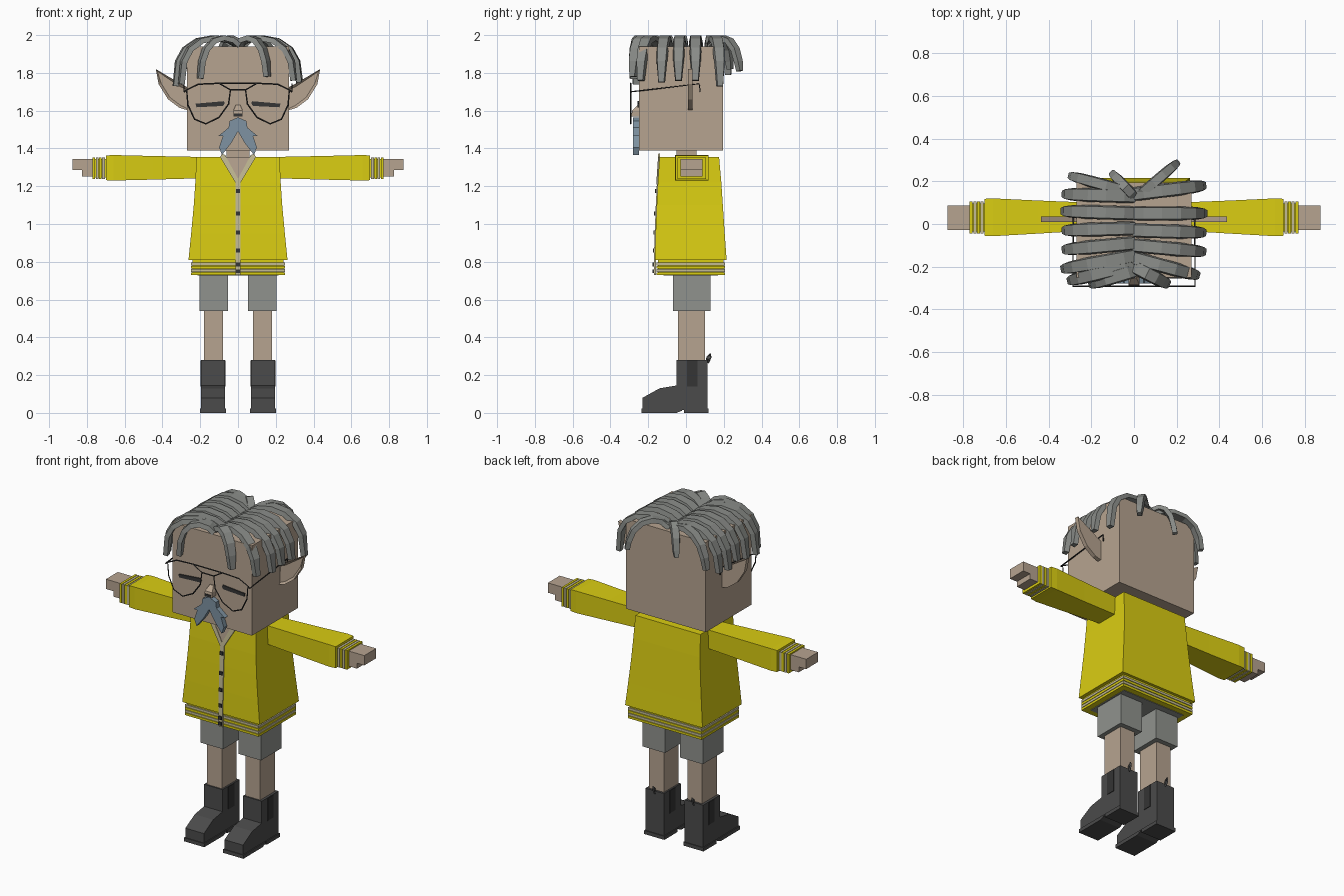
import bpy, bmesh
from mathutils import Vector

if "Cube" in bpy.data.objects:
    bpy.data.objects.remove(bpy.data.objects["Cube"], do_unlink=True)


def material(name, *rgb):
    m = bpy.data.materials.new(name)
    m.use_nodes = True
    m.diffuse_color = (*rgb, 1)
    m.node_tree.nodes["Principled BSDF"].inputs["Base Color"].default_value = (*rgb, 1)
    return m


SKIN = material("skin", .47, .37, .28)
YELLOW = material("jacket yellow", .70, .61, .006)
CREAM = material("pale trim", .55, .50, .30)
GREY = material("shorts grey", .28, .29, .27)
HAIR = material("hair grey", .25, .26, .245)
BLUE = material("moustache blue grey", .21, .29, .36)
BOOT = material("boot charcoal", .07, .07, .07)
DARK = material("dark detail", .035, .035, .035)


def finish(obj, mat, mirror):
    bpy.context.collection.objects.link(obj)
    obj.data.materials.append(mat)
    if mirror:
        obj.modifiers.new("mirror", "MIRROR")
    return obj


def loft(name, rings, mat, mirror=False):
    """Join a row of equal-sized point rings and cap both ends."""
    bm = bmesh.new()
    rows = [[bm.verts.new(p) for p in r] for r in rings]
    n = len(rows[0])
    for a, b in zip(rows, rows[1:]):
        for i in range(n):
            j = (i + 1) % n
            bm.faces.new((a[i], a[j], b[j], b[i]))
    bm.faces.new(rows[0][::-1])
    bm.faces.new(rows[-1])
    bmesh.ops.recalc_face_normals(bm, faces=bm.faces)
    me = bpy.data.meshes.new(name)
    bm.to_mesh(me)
    bm.free()
    return finish(bpy.data.objects.new(name, me), mat, mirror)


def rect_z(x0, x1, y0, y1, z):
    return [(x0, y0, z), (x1, y0, z), (x1, y1, z), (x0, y1, z)]


def rect_x(x, y0, y1, z0, z1):
    return [(x, y0, z0), (x, y1, z0), (x, y1, z1), (x, y0, z1)]


def box(name, x, y, z, mat, mirror=False):
    return loft(name, [rect_z(*x, *y, h) for h in z], mat, mirror)


def plate(name, pts, front, depth, mat, mirror=False):
    """Extrude an x-z outline; front gives y at a height."""
    return loft(name, [[(x, front(z) + d, z) for x, z in pts] for d in (0, depth)], mat, mirror)


def wire(name, pts, mat, closed=False, mirror=False, r=.004):
    cu = bpy.data.curves.new(name, "CURVE")
    cu.dimensions = "3D"
    cu.bevel_depth = r
    cu.bevel_resolution = 0
    cu.use_fill_caps = True
    s = cu.splines.new("POLY")
    s.points.add(len(pts) - 1)
    for p, co in zip(s.points, pts):
        p.co = (*co, 1)
    s.use_cyclic_u = closed
    return finish(bpy.data.objects.new(name, cu), mat, mirror)


# Head, neck and nose
box("head", (-.27, .27), (-.25, .195), (1.39, 1.94), SKIN)
box("neck", (-.06, .06), (-.05, .055), (1.3, 1.4), SKIN)
loft("nose", [rect_z(-.025, .025, -.29, -.24, 1.57), rect_z(-.025, .025, -.285, -.24, 1.6),
              rect_z(-.012, .012, -.255, -.24, 1.63)], SKIN)
box("nostril_shadow", (-.02, .02), (-.292, -.28), (1.573, 1.585), DARK)

# Closed eyes
plate("eye", [(.07, 1.638), (.075, 1.65), (.225, 1.637), (.22, 1.618), (.08, 1.625)],
      lambda z: -.256, .008, DARK, True)

# Moustache
plate("moustache", [(0, 1.565), (.045, 1.545), (.05, 1.51), (.105, 1.465), (.08, 1.465),
                    (.1, 1.405), (.085, 1.365), (.035, 1.43), (0, 1.49)],
      lambda z: -.28, .03, BLUE, True)

# Pointed ears with a recessed front
ear = plate("ear", [(.26, 1.6), (.26, 1.72), (.3, 1.74), (.435, 1.82), (.42, 1.74),
                    (.37, 1.66), (.31, 1.615)], lambda z: .01, .025, SKIN, True)
bm = bmesh.new()
bm.from_mesh(ear.data)
bm.faces.ensure_lookup_table()
front = min(bm.faces, key=lambda f: f.normal.y)
bmesh.ops.inset_region(bm, faces=[front], thickness=.014, depth=0)
bmesh.ops.translate(bm, verts=front.verts[:], vec=(0, .012, 0))
bm.to_mesh(ear.data)
bm.free()

# Glasses
GY = -.292
lens = [(.04, 1.71), (.05, 1.635), (.1, 1.565), (.17, 1.53), (.23, 1.555), (.265, 1.63),
        (.272, 1.71), (.21, 1.74), (.1, 1.745)]
wire("glasses_rim", [(x, GY, z) for x, z in lens], DARK, True, True)
wire("glasses_bridge", [(-.04, GY, 1.71), (.04, GY, 1.71)], DARK)
wire("glasses_top_bar", [(-.1, GY, 1.745), (.1, GY, 1.745)], DARK)
wire("glasses_temple", [(.272, GY, 1.71), (.285, GY, 1.7), (.285, .07, 1.742), (.285, .075, 1.7)],
     DARK, mirror=True)


# Hair strands: tapered strips arching out from the parting
def strand(name, start, end, width=.066):
    a, b = Vector(start), Vector(end)
    flat = Vector((b.x - a.x, b.y - a.y, 0))
    side = Vector((-flat.y, flat.x, 0)).normalized()
    arch = [(0, 1.945, 1), (.15, 1.972, 1), (.4, 1.985, 1), (.65, 1.97, 1), (.85, 1.925, .95),
            (.96, 1.86, .85), (1, b.z, .55)]
    path = [a + flat * t + Vector((0, 0, z - a.z)) for t, z, _ in arch]
    rings = []
    for i, p in enumerate(path):
        tan = (path[min(i + 1, len(path) - 1)] - path[max(i - 1, 0)]).normalized()
        up = tan.cross(side) * .014
        s = side * width * .5 * arch[i][2]
        rings.append([p - s - up, p + s - up, p + s * .8 + up, p - s * .8 + up])
    loft(name, rings, HAIR)


left_hair = [(.14, .325, .18, 1.73), (.05, .33, .05, 1.76), (-.03, .325, -.04, 1.76),
             (-.1, .325, -.13, 1.75), (-.16, .295, -.24, 1.76), (-.2, .155, -.28, 1.78)]
right_hair = [(.13, -.325, .14, 1.75), (.05, -.33, .06, 1.74), (-.02, -.325, -.03, 1.76),
              (-.09, -.325, -.12, 1.74), (-.15, -.33, -.21, 1.73), (-.19, -.3, -.265, 1.74),
              (-.22, -.2, -.28, 1.77)]
for side_name, group in (("left", left_hair), ("right", right_hair)):
    for i, (y, *tip) in enumerate(group):
        strand(f"hair_{side_name}_{i}", (0, y, 1.945), tip)
strand("hair_back_left", (.02, .13, 1.945), (.2, .285, 1.81), .05)
strand("hair_back_middle", (0, .13, 1.945), (-.1, .235, 1.82), .05)
strand("hair_back_right", (-.02, .15, 1.945), (-.295, .225, 1.79), .055)

# Jacket body: half width, front y and back y at each height
shape = [(.73, .235, -.15, .2), (.81, .262, -.165, .215), (.95, .248, -.161, .205),
         (1.1, .234, -.155, .195), (1.22, .226, -.149, .187), (1.355, .22, -.14, .175)]


def jacket_front(z):
    for (z0, _, y0, _), (z1, _, y1, _) in zip(shape[1:], shape[2:]):
        if z <= z1 or z1 == shape[-1][0]:
            return y0 + (y1 - y0) * max(0, z - z0) / (z1 - z0)


loft("jacket_body", [rect_z(-w, w, f, b, z) for z, w, f, b in shape[1:]], YELLOW)
box("hem_core", (-.24, .24), (-.148, .198), (.733, .815), YELLOW)
for i, (z, mat) in enumerate(((.73, YELLOW), (.747, CREAM), (.764, YELLOW), (.781, CREAM))):
    box(f"hem_band_{i}", (-.25, .25), (-.157, .206), (z, z + .014), mat)

# Neckline, collar, placket and buttons
proud = lambda z: jacket_front(z) - .005
plate("neck_opening", [(-.07, 1.356), (0, 1.235), (.07, 1.356)], proud, .009, SKIN)
plate("collar", [(0, 1.24), (0, 1.21), (.014, 1.22), (.095, 1.355), (.085, 1.372), (.068, 1.365)],
      lambda z: jacket_front(z) - .008, .009, CREAM, True)
loft("placket", [rect_z(-.014, .014, proud(z), proud(z) + .01, z)
                 for z in (.73, .81, .95, 1.1, 1.225)], CREAM)
for i, z in enumerate((.75, .785, .86, .955, 1.055, 1.175)):
    y = jacket_front(z) - .012
    box(f"button_{i}", (-.01, .01), (y, y + .009), (z - .01, z + .01), DARK)

# Sleeves, cuffs and hands
loft("sleeve", [rect_x(.2, -.03, .1, 1.242, 1.355), rect_x(.45, -.045, .11, 1.235, 1.36),
                rect_x(.66, -.057, .12, 1.23, 1.365), rect_x(.7, -.055, .118, 1.232, 1.363)],
     YELLOW, True)
box("cuff_core", (.69, .765), (-.035, .097), (1.245, 1.345), YELLOW, True)
for i, (x, mat) in enumerate(((.705, CREAM), (.722, YELLOW), (.739, CREAM), (.756, YELLOW))):
    box(f"cuff_band_{i}", (x, x + .014), (-.045, .105), (1.237, 1.353), mat, True)
box("palm", (.76, .825), (-.028, .087), (1.252, 1.345), SKIN, True)
box("fingers", (.82, .875), (-.028, .087), (1.285, 1.345), SKIN, True)

# Shorts and legs
box("shorts_waist", (-.215, .215), (-.12, .17), (.727, .8), GREY)
box("shorts_leg", (.052, .205), (-.07, .13), (.54, .76), GREY, True)
box("leg", (.08, .18), (-.042, .1), (.25, .56), SKIN, True)

# Boots
profile = [(-.23, .015), (-.23, .08), (-.14, .13), (-.05, .145), (-.05, .28), (.113, .28), (.113, .015)]
loft("boot", [[(x, y, z) for y, z in profile] for x in (.07, .195)], BOOT, True)
toe = [(-.235, 0), (-.235, .022), (-.02, .022), (-.02, .012), (-.05, 0)]
loft("boot_toe_sole", [[(x, y, z) for y, z in toe] for x in (.064, .201)], BOOT, True)
box("boot_heel", (.064, .201), (-.01, .118), (0, .022), BOOT, True)
for name, x in (("inner", .067), ("outer", .194)):
    box(f"boot_{name}_gusset", (x, x + .004), (.005, .06), (.14, .278), DARK, True)
wire("boot_pull_tab", [(.132, .105, .26), (.132, .115, .295), (.132, .128, .312), (.132, .13, .295),
                       (.132, .115, .265)], BOOT, mirror=True, r=.006)
